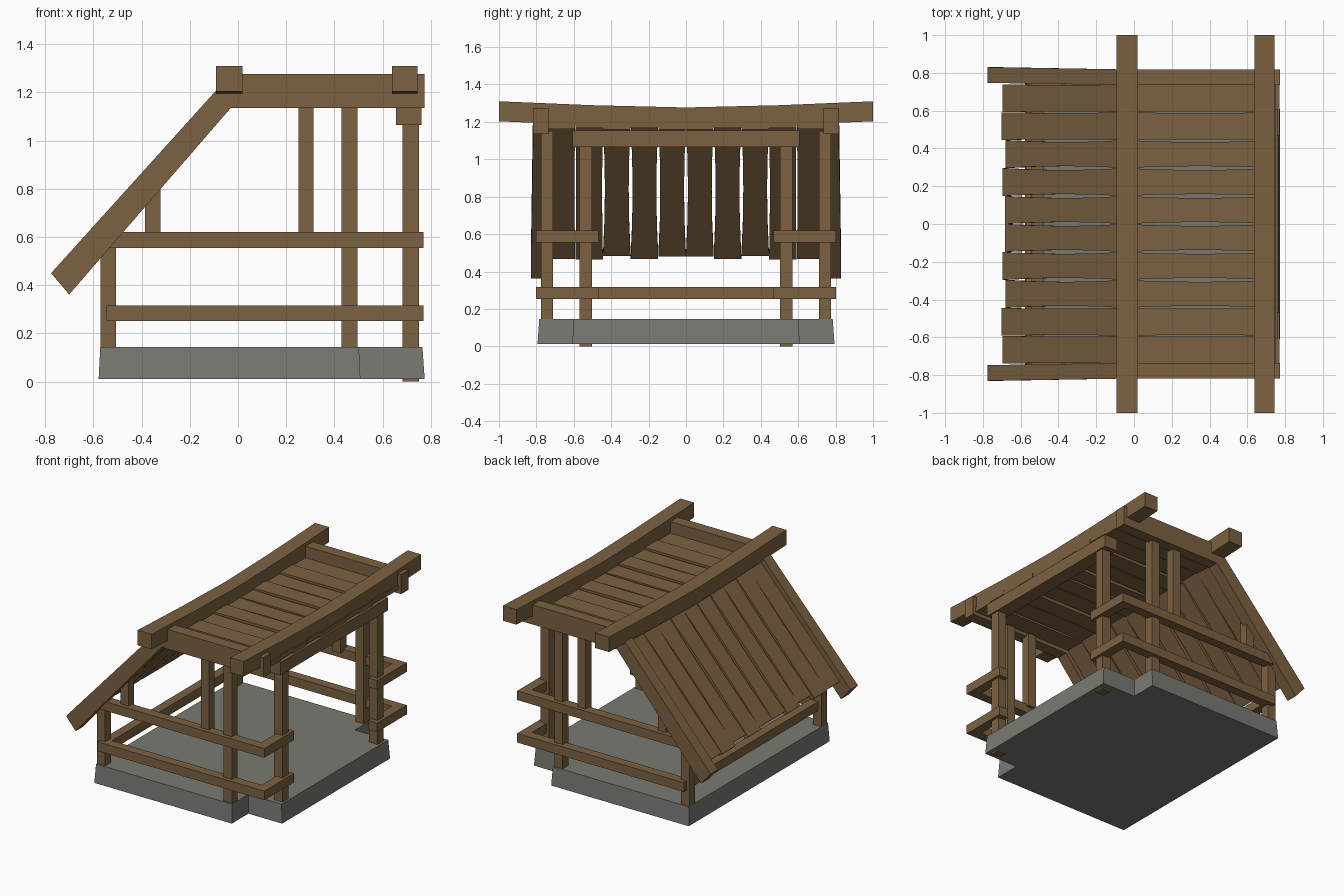
import bpy, bmesh
from mathutils import Vector

if "Cube" in bpy.data.objects:
    bpy.data.objects.remove(bpy.data.objects["Cube"])


def material(name, color):
    m = bpy.data.materials.new(name)
    m.diffuse_color = (*color, 1)
    m.use_nodes = True
    m.node_tree.nodes["Principled BSDF"].inputs["Base Color"].default_value = m.diffuse_color
    return m


WOOD = material("brown_wood", (0.20, 0.12, 0.052))
STONE = material("grey_stone", (0.19, 0.195, 0.17))


def finish(name, bm, mat):
    bmesh.ops.recalc_face_normals(bm, faces=bm.faces)
    me = bpy.data.meshes.new(name)
    bm.to_mesh(me)
    bm.free()
    me.materials.append(mat)
    ob = bpy.data.objects.new(name, me)
    bpy.context.collection.objects.link(ob)
    return ob


def loft(name, rings, mat=WOOD):
    """Solid through a row of matching closed rings, capped at both ends."""
    bm = bmesh.new()
    vs = [[bm.verts.new(p) for p in r] for r in rings]
    n = len(rings[0])
    for a, b in zip(vs, vs[1:]):
        for i in range(n):
            j = (i + 1) % n
            bm.faces.new((a[i], a[j], b[j], b[i]))
    bm.faces.new(vs[0])
    bm.faces.new(vs[-1])
    return finish(name, bm, mat)


def box(name, x, y, z, mat=WOOD):
    ring = [(x[0], y[0]), (x[1], y[0]), (x[1], y[1]), (x[0], y[1])]
    return loft(name, [[(a, b, c) for a, b in ring] for c in z], mat)


def span(s, a, b):
    return sorted((s * a, s * b))


def board(name, start, end, normal, yc, half, waist, thick):
    """Plank from start to end (x, z), narrowed in the middle."""
    a, b, nrm = Vector(start), Vector(end), Vector(normal).normalized() * thick
    rings = []
    for t in (0, 0.25, 0.5, 0.75, 1):
        w = half - waist * 4 * t * (1 - t)
        p = a.lerp(b, t)
        q = p - nrm
        rings.append([(p.x, yc - w, p.y), (p.x, yc + w, p.y),
                      (q.x, yc + w, q.y), (q.x, yc - w, q.y)])
    return loft(name, rings)


# Stone base with two notched front corners, slightly tapered
outline = [(-0.575, -0.79), (0.505, -0.79), (0.505, -0.605), (0.77, -0.605),
           (0.77, 0.605), (0.505, 0.605), (0.505, 0.79), (-0.575, 0.79)]
loft("stone_base", [[(x * k, y * k, z) for x, y in outline]
                    for k, z in ((1.005, 0.012), (0.993, 0.145))], STONE)

for s, side in ((-1, "front"), (1, "back")):
    # Posts
    py = span(s, 0.71, 0.775)
    box(side + "_porch_post", (0.683, 0.75), span(s, 0.502, 0.57), (0, 1.08))
    box(side + "_tall_post", (0.43, 0.495), py, (0.13, 1.15))
    box(side + "_rear_post", (-0.57, -0.505), py, (0.13, 0.57))
    box(side + "_upper_post", (0.25, 0.313), py, (0.6, 1.15))
    box(side + "_short_post", (-0.385, -0.322), py, (0.6, 0.83))

    # Side rails with short returns to the porch posts
    for level, z in (("lower", (0.252, 0.317)), ("upper", (0.555, 0.62))):
        box(f"{side}_{level}_rail", (-0.545, 0.70), span(s, 0.735, 0.803), z)
        box(f"{side}_{level}_return_rail", (0.70, 0.77), span(s, 0.468, 0.803), z)

    # Top side beam and sloping rafter
    box(side + "_side_beam", (-0.04, 0.773), span(s, 0.735, 0.818), (1.135, 1.275))
    r = [(-0.775, 0.45), (-0.70, 0.362), (-0.03, 1.135), (-0.03, 1.275)]
    loft(side + "_rafter",
         [[(x, s * (y + (0.012 if x < -0.5 else 0)), z) for x, z in r]
          for y in (0.735, 0.818)])

# Rear rail and porch crossbeam
box("rear_rail", (-0.545, -0.48), (-0.74, 0.74), (0.252, 0.317))
box("porch_crossbeam", (0.655, 0.76), (-0.607, 0.607), (1.065, 1.155))

# Ridge beams, sagging in the middle
for name, x0, x1 in (("rear_ridge_beam", -0.092, 0.018),
                     ("porch_ridge_beam", 0.638, 0.745)):
    rings = []
    for y, dz in ((-1, 0.033), (-0.5, 0.012), (0, 0), (0.5, 0.012), (1, 0.033)):
        rings.append([(x0, y, 1.17 + dz), (x1, y, 1.17 + dz),
                      (x1, y, 1.277 + dz), (x0, y, 1.277 + dz)])
    loft(name, rings)

# Roof boards: flat panel and sloping panel, slightly uneven
ends = (-0.682, -0.697, -0.68, -0.702, -0.695)
lifts = (0, 0.008, 0.0, 0.010, 0.003)
W = 0.148
for s in (-1, 1):
    for i in range(5):
        yc = s * (i + 0.5) * W
        waist = 0.010 if i < 3 else 0.004
        h = lifts[i]
        board("flat_roof_board", (-0.05, 1.19 + h), (0.75, 1.19 + h), (0, 1),
              yc, W / 2 - 0.0005, waist, 0.032)
        x = ends[i]
        z = 1.20 + (x + 0.055) * 1.115 + h * 0.6
        board("sloping_roof_board", (x, z), (-0.055, 1.20 + h * 0.6),
              (-0.745, 0.667), yc, W / 2 - 0.0005, waist, 0.032)
